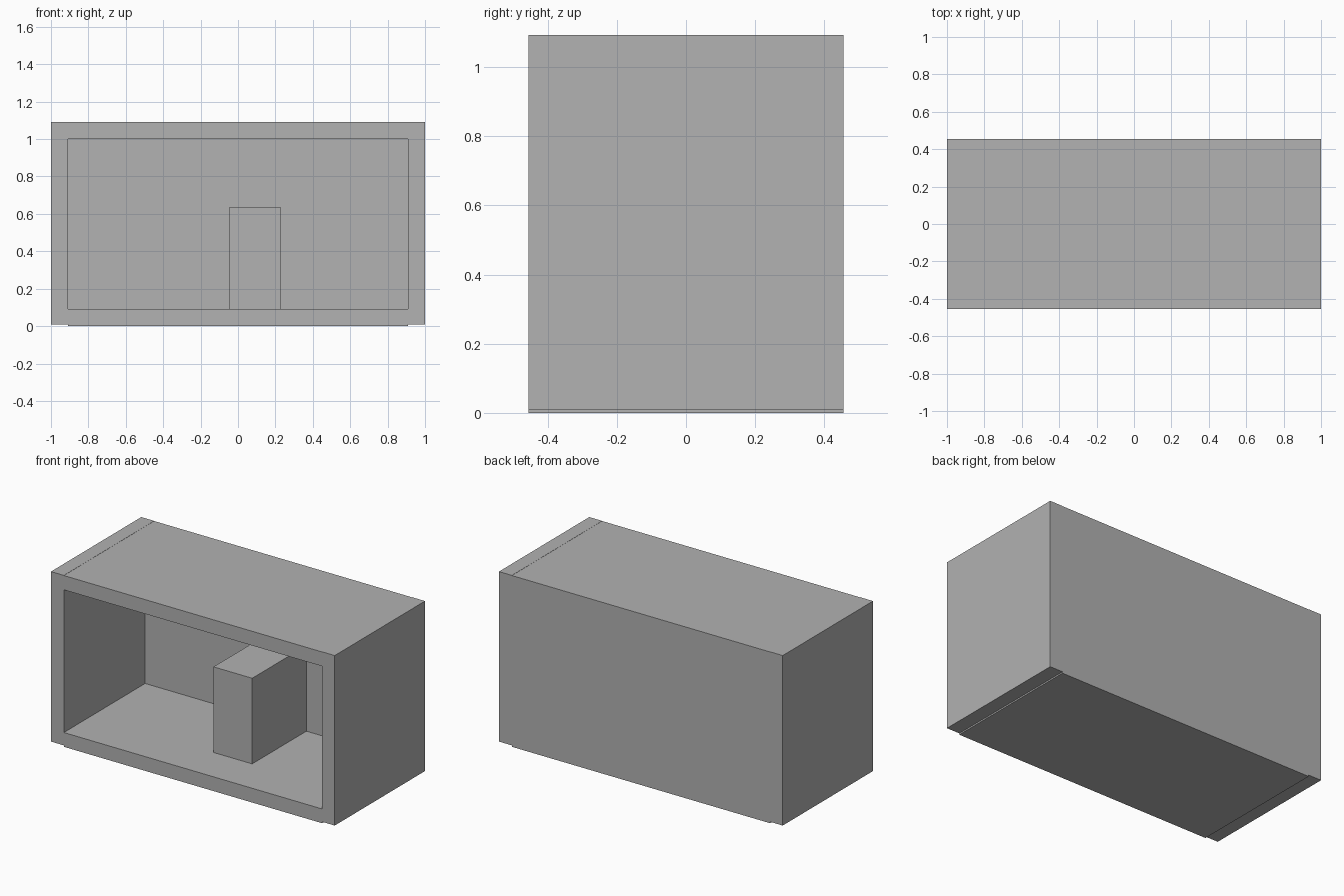
import bpy

cube = bpy.data.objects.get("Cube")
if cube:
    bpy.data.objects.remove(cube, do_unlink=True)

# Single plain grey
GREY = (0.445, 0.445, 0.445, 1.0)
grey = bpy.data.materials.new("plain_grey")
grey.use_nodes = True
grey.diffuse_color = GREY
bsdf = next(n for n in grey.node_tree.nodes if n.type == "BSDF_PRINCIPLED")
bsdf.inputs["Base Color"].default_value = GREY

U = 1 / 11        # wall thickness, the module of the whole design
HALF_DEPTH = 5 * U
INNER = 10 * U    # inner half width


def box(name, x, y, z):
    """Axis-aligned box from (min, max) ranges."""
    ranges = (x, y, z)
    bpy.ops.mesh.primitive_cube_add(size=1, location=[(a + b) / 2 for a, b in ranges])
    obj = bpy.context.object
    obj.name = obj.data.name = name
    obj.scale = [b - a for a, b in ranges]
    bpy.ops.object.transform_apply(location=False, rotation=False, scale=True)
    obj.data.materials.append(grey)
    return obj


depth = (-HALF_DEPTH, HALF_DEPTH)
width = (-INNER, INNER)

# Open-fronted shell: floor and roof sit between the side walls
box("floor_panel", width, depth, (0, U))
box("roof_panel", width, depth, (11 * U, 12 * U))
box("back_panel", width, (HALF_DEPTH - U, HALF_DEPTH), (U, 11 * U))

# Side walls, raised slightly off the ground
for side, s in (("left", 1), ("right", -1)):
    box(side + "_wall", sorted((s * INNER, s)), depth, (0.009, 12 * U + 0.001))

# Block standing inside against the back panel
box("inner_block", (-U / 2, 2.5 * U), (-2 * U, HALF_DEPTH - U), (U, 7 * U))
